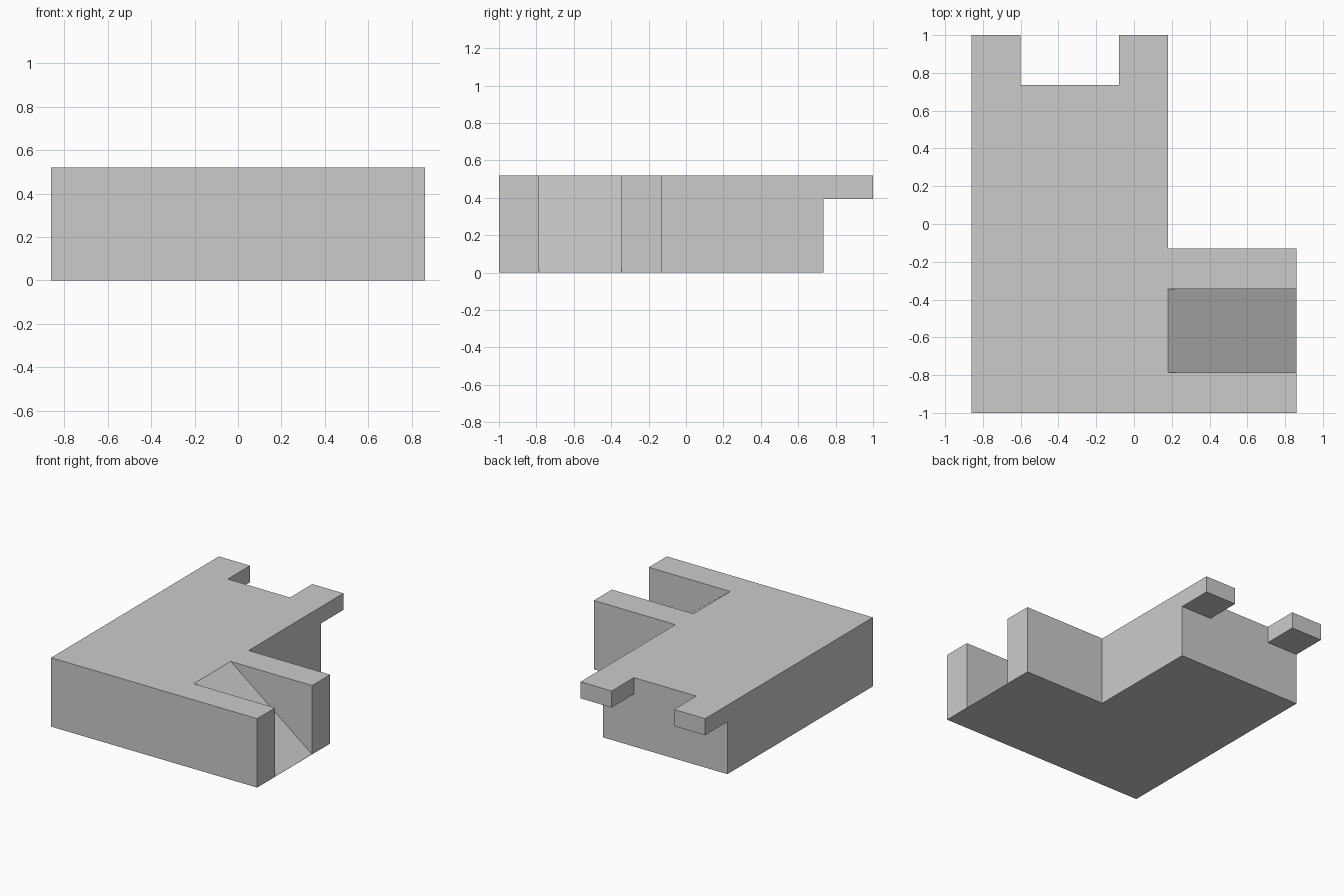
import bpy, bmesh
from mathutils import Vector

if "Cube" in bpy.data.objects:
    bpy.data.objects.remove(bpy.data.objects["Cube"])

H = 0.52          # block height
LEG = 0.18        # right edge of the long leg
BACK = 0.735      # rear wall of the long leg


def prism(name, points, offset):
    """Extrude a planar outline along an offset vector."""
    bm = bmesh.new()
    face = bm.faces.new([bm.verts.new(p) for p in points])
    ext = bmesh.ops.extrude_face_region(bm, geom=[face])
    verts = [g for g in ext["geom"] if isinstance(g, bmesh.types.BMVert)]
    bmesh.ops.translate(bm, verts=verts, vec=Vector(offset))
    bmesh.ops.recalc_face_normals(bm, faces=bm.faces)
    mesh = bpy.data.meshes.new(name)
    bm.to_mesh(mesh)
    bm.free()
    obj = bpy.data.objects.new(name, mesh)
    bpy.context.collection.objects.link(obj)
    return obj


def cut(target, cutter):
    """Subtract the cutter from the target and discard it."""
    mod = target.modifiers.new("cut", "BOOLEAN")
    mod.operation = "DIFFERENCE"
    mod.solver = "EXACT"
    mod.object = cutter
    bpy.context.view_layer.objects.active = target
    bpy.ops.object.modifier_apply(modifier=mod.name)
    bpy.data.objects.remove(cutter)


# L-shaped block with two prongs at the rear
outline = [(-0.86, -1), (0.86, -1), (0.86, -0.13), (LEG, -0.13), (LEG, 1),
           (-0.08, 1), (-0.08, BACK), (-0.60, BACK), (-0.60, 1), (-0.86, 1)]
block = prism("l_shaped_block", [(x, y, 0) for x, y in outline], (0, 0, H))

# Undercut leaving the prongs as thin tabs at the top
under = [(-1, -0.1), (1, -0.1), (1, 0.395), (-1, 0.395)]
cut(block, prism("prong_undercut", [(x, BACK, z) for x, z in under], (0, 0.5, 0)))

# Sloped channel from the top surface down to the floor at the right end
dx, dz = 0.86 - LEG, 0.001 - H
ramp = [(LEG - dx * 0.2, H - dz * 0.2), (LEG + dx * 1.2, H + dz * 1.2),
        (LEG + dx * 1.2, H - dz * 0.2)]
cut(block, prism("ramp_channel", [(x, -0.785, z) for x, z in ramp], (0, 0.44, 0)))
